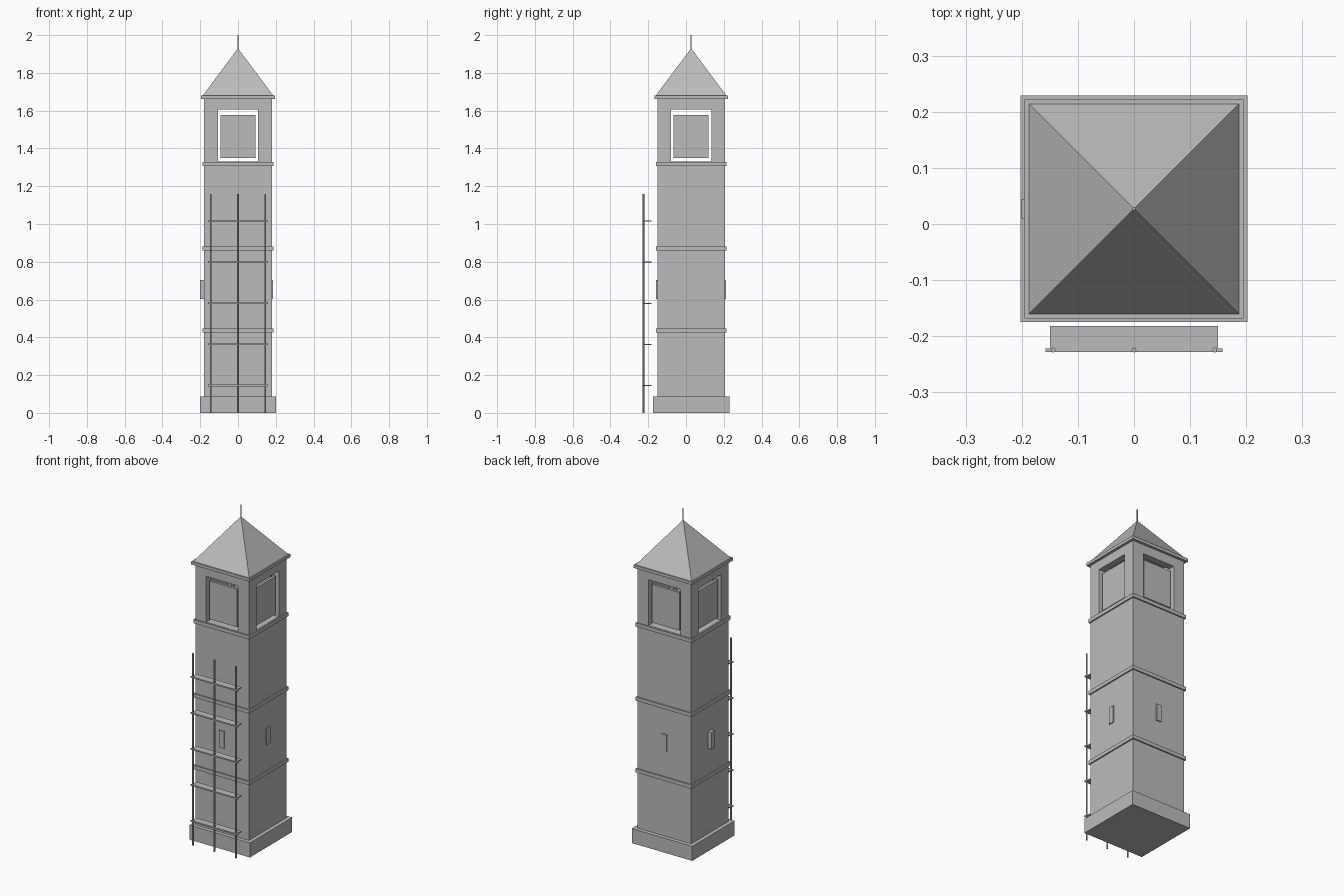
import bpy, bmesh, math
from mathutils import Matrix, Vector

if "Cube" in bpy.data.objects:
    bpy.data.objects.remove(bpy.data.objects["Cube"])

CY = 0.027          # tower centre in y
WALL = 0.179        # tower half width

stone = bpy.data.materials.new("grey stone")
stone.diffuse_color = (0.5, 0.5, 0.5, 1)
stone.use_nodes = True
stone.node_tree.nodes["Principled BSDF"].inputs["Base Color"].default_value = stone.diffuse_color


def finish(bm, name):
    bmesh.ops.recalc_face_normals(bm, faces=bm.faces)
    me = bpy.data.meshes.new(name)
    bm.to_mesh(me)
    bm.free()
    me.materials.append(stone)
    ob = bpy.data.objects.new(name, me)
    bpy.context.collection.objects.link(ob)
    return ob


def add_box(bm, lo, hi, turn=0):
    """Box between two corners, turned about the tower axis."""
    lo, hi = Vector(lo), Vector(hi)
    m = Matrix.Translation((lo + hi) / 2) @ Matrix.Diagonal((*(hi - lo), 1))
    spin = Matrix.Translation((0, CY, 0)) @ Matrix.Rotation(turn, 4, 'Z') @ Matrix.Translation((0, -CY, 0))
    bmesh.ops.create_cube(bm, size=1, matrix=spin @ m)


def box(name, lo, hi):
    bm = bmesh.new()
    add_box(bm, lo, hi)
    return finish(bm, name)


def slab(name, half, z0, z1):
    return box(name, (-half, CY - half, z0), (half, CY + half, z1))


def rod(name, x, y, z0, z1, r, sides=8):
    bm = bmesh.new()
    bmesh.ops.create_cone(bm, cap_ends=True, segments=sides, radius1=r, radius2=r, depth=z1 - z0,
                          matrix=Matrix.Translation((x, y, (z0 + z1) / 2)))
    return finish(bm, name)


# Base, shaft and string courses
slab("base", 0.202, 0, 0.088)
slab("shaft", WALL, 0.088, 1.318)
for i, z in enumerate((0.437, 0.87, 1.318)):
    slab(f"string_course_{i + 1}", WALL + 0.008, z - 0.011, z + 0.011)

# Belfry: four walls, each with a square opening
Z0, Z1, HALF, SILL, HEAD, T = 1.318, 1.664, 0.107, 1.331, 1.607, 0.04
front = CY - WALL
bm = bmesh.new()
for k in range(4):
    a = k * math.pi / 2
    add_box(bm, (-WALL, front, Z0), (-HALF, front + T, Z1), a)
    add_box(bm, (HALF, front, Z0), (WALL, front + T, Z1), a)
    add_box(bm, (-HALF, front, Z0), (HALF, front + T, SILL), a)
    add_box(bm, (-HALF, front, HEAD), (HALF, front + T, Z1), a)
finish(bm, "belfry_walls")

# Panels set inside the openings with a gap all round
bm = bmesh.new()
for k in range(4):
    add_box(bm, (-0.093, front + 0.012, 1.349), (0.093, front + 0.027, 1.578), k * math.pi / 2)
finish(bm, "belfry_panels")

# Narrow raised plates at mid height, the left one deeper
bm = bmesh.new()
for k, depth in enumerate((0.007, 0.006, 0.006, 0.022)):
    add_box(bm, (-0.017, front - depth, 0.602), (0.017, front, 0.704), k * math.pi / 2)
finish(bm, "slit_plates")

# Cornice, pyramid roof and spire
slab("cornice", 0.195, 1.662, 1.68)
bm = bmesh.new()
bmesh.ops.create_cone(bm, cap_ends=True, segments=4, radius1=0.187 * math.sqrt(2), radius2=0, depth=0.25,
                      matrix=Matrix.Translation((0, CY, 1.805)) @ Matrix.Rotation(math.pi / 4, 4, 'Z'))
finish(bm, "roof")
rod("spire", 0, CY, 1.91, 2.0, 0.003)

# Scaffold: three poles, five rails and planks
for i, x in enumerate((-0.144, 0, 0.144)):
    rod(f"scaffold_pole_{i + 1}", x, -0.2245, 0, 1.16, 0.0045)
for i in range(5):
    z = 0.145 + 0.2175 * i
    box(f"scaffold_rail_{i + 1}", (-0.158, -0.228, z - 0.004), (0.158, -0.222, z + 0.004))
    box(f"scaffold_plank_{i + 1}", (-0.15, -0.222, z - 0.003), (0.15, -0.182, z + 0.003))
